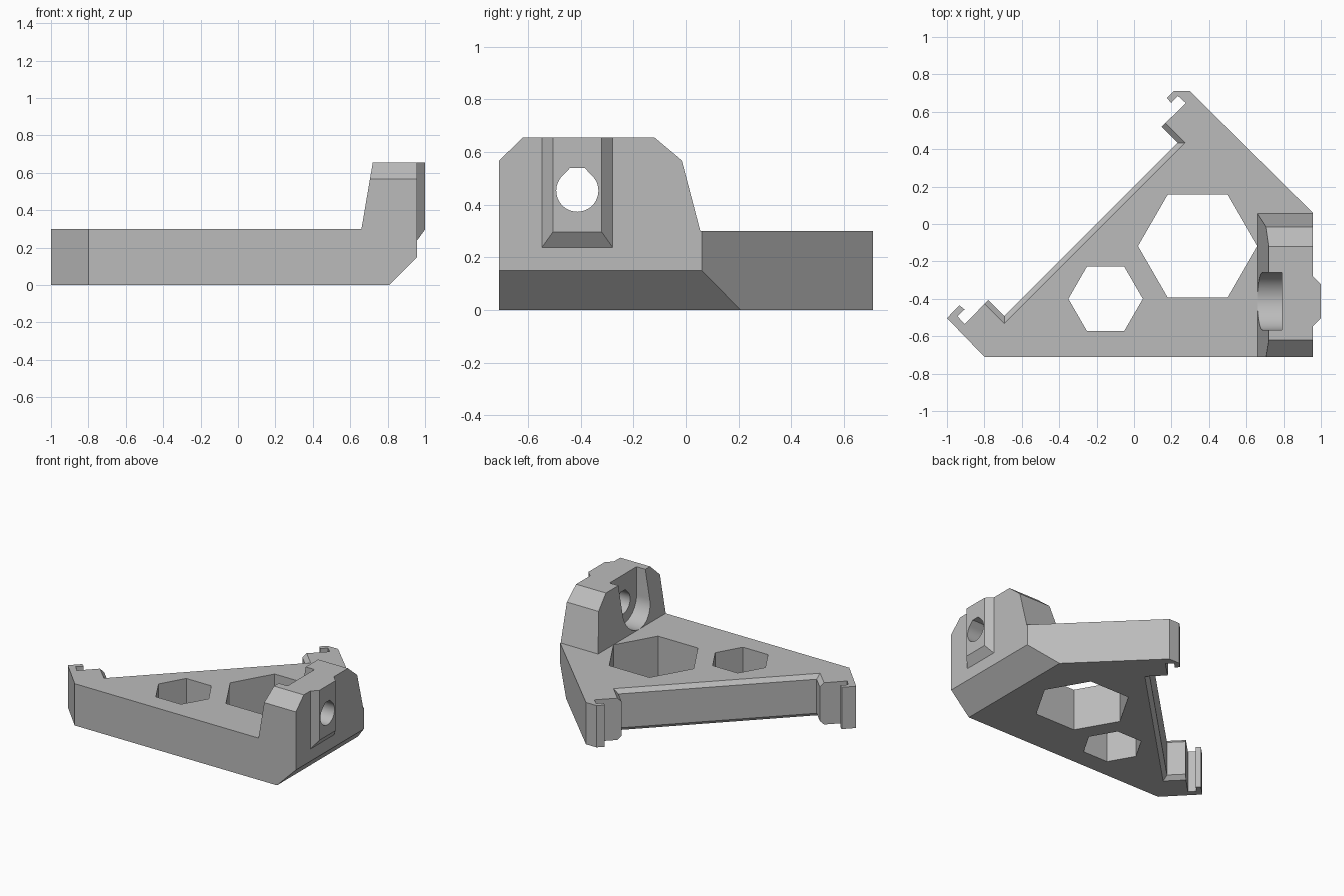
import bpy, bmesh, math
from mathutils import Vector

if "Cube" in bpy.data.objects:
    bpy.data.objects.remove(bpy.data.objects["Cube"], do_unlink=True)

grey = bpy.data.materials.new("plain grey")
grey.use_nodes = True
COLOUR = (0.5, 0.5, 0.5, 1)
grey.diffuse_color = COLOUR
grey.node_tree.nodes["Principled BSDF"].inputs["Base Color"].default_value = COLOUR


def loft(name, rings):
    """Solid through a stack of matching point rings, capped at both ends."""
    bm = bmesh.new()
    loops = [[bm.verts.new(p) for p in ring] for ring in rings]
    n = len(loops[0])
    for a, b in zip(loops, loops[1:]):
        for i in range(n):
            j = (i + 1) % n
            bm.faces.new((a[i], a[j], b[j], b[i]))
    bm.faces.new(loops[0])
    bm.faces.new(loops[-1])
    bmesh.ops.recalc_face_normals(bm, faces=bm.faces)
    mesh = bpy.data.meshes.new(name)
    bm.to_mesh(mesh)
    bm.free()
    mesh.materials.append(grey)
    obj = bpy.data.objects.new(name, mesh)
    bpy.context.collection.objects.link(obj)
    return obj


def prism_z(name, outline, z0, z1):
    return loft(name, [[(x, y, z) for x, y in outline] for z in (z0, z1)])


def prism_x(name, outline, x0, x1):
    return loft(name, [[(x, y, z) for y, z in outline] for x in (x0, x1)])


def arc(cy, cz, r, start, end, steps):
    angles = [math.radians(start + (end - start) * i / steps) for i in range(steps + 1)]
    return [(cy + r * math.cos(a), cz + r * math.sin(a)) for a in angles]


def combine(target, tool, operation):
    mod = target.modifiers.new(operation.lower(), "BOOLEAN")
    mod.operation, mod.object, mod.solver = operation, tool, "EXACT"
    bpy.context.view_layer.objects.active = target
    bpy.ops.object.modifier_apply(modifier=mod.name)
    bpy.data.objects.remove(tool, do_unlink=True)


# Base plate: triangular outline with a hook and a tab at each end of the long side
THICK = 0.30
FRONT, RIGHT, BACK = -0.71, 0.957, 0.06
SUM = -0.259                      # mirror line x + y = SUM
hook = [(-0.933, -0.435), (-0.906, -0.457), (-0.944, -0.493),
        (-0.906, -0.535), (-0.778, -0.406)]
mirrored = [(SUM - y, SUM - x) for x, y in reversed(hook)]
outline = ([(-0.80, FRONT), (-1.0, -0.503)] + hook + mirrored +
           [(0.213, 0.711), (0.297, 0.711), (RIGHT, BACK), (RIGHT, FRONT)])
bracket = prism_z("bracket", outline, 0, THICK)

# Slanted underside along the right edge
bm = bmesh.new()
bm.from_mesh(bracket.data)
cut = bmesh.ops.bisect_plane(bm, geom=bm.verts[:] + bm.edges[:] + bm.faces[:],
                             plane_co=(0.807, 0, 0), plane_no=(1, 0, -1), clear_outer=True)
bmesh.ops.holes_fill(bm, edges=[e for e in bm.edges if e.is_boundary])
bmesh.ops.recalc_face_normals(bm, faces=bm.faces)
bm.to_mesh(bracket.data)
bm.free()

# Upright with a leaning inner face
TOP = 0.655
profile = [(FRONT, 0.2), (0.05, 0.2), (0.055, THICK), (-0.015, 0.567),
           (-0.12, TOP), (-0.62, TOP), (FRONT, 0.567)]
inner = [(0.66 + (z - THICK) * 0.17, y, z) for y, z in profile]
outer = [(RIGHT, y, z) for y, z in profile]
combine(bracket, loft("upright", [inner, outer]), "UNION")

# Tapered key on the outer face of the upright
MID = -0.413


def key_ring(x, half, low):
    return [(x, MID - half, low), (x, MID + half, low), (x, MID + half, TOP), (x, MID - half, TOP)]


key = loft("key", [key_ring(0.91, 0.134, 0.238), key_ring(RIGHT, 0.134, 0.238),
                   key_ring(1.0, 0.092, 0.297)])
combine(bracket, key, "UNION")

# Bolt pocket, open at the top, and a bolt hole with a flat-topped roof
AXIS = 0.453
pocket = arc(MID, AXIS, 0.153, 180, 360, 32) + [(MID + 0.153, 0.8), (MID - 0.153, 0.8)]
combine(bracket, prism_x("pocket_cutter", pocket, 0.5, 0.79), "DIFFERENCE")
hole = arc(MID, AXIS, 0.08, 135, 405, 36) + [(MID + 0.027, 0.54), (MID - 0.027, 0.54)]
combine(bracket, prism_x("hole_cutter", hole, 0.6, 1.1), "DIFFERENCE")

# Hexagonal windows
for x, y, r in ((0.34, -0.118, 0.319), (-0.152, -0.40, 0.199)):
    hexagon = arc(x, y, r, 0, 300, 5)
    combine(bracket, prism_z("window_cutter", hexagon, -0.1, THICK + 0.1), "DIFFERENCE")

# Long recess between the tabs, flared at its top and bottom edges
along = Vector((1, 1, 0)).normalized()
across = Vector((-1, 1, 0)).normalized()
FLARE = 0.028


def recess_ring(z, grow):
    half, wall, middle = 0.655 + grow, 0.142 - grow, SUM / math.sqrt(2)
    return [along * (middle + u) + across * v + Vector((0, 0, z))
            for u, v in ((-half, wall), (half, wall), (half, 0.6), (-half, 0.6))]


recess = loft("recess_cutter", [recess_ring(-FLARE, 2 * FLARE), recess_ring(FLARE, 0),
                                recess_ring(THICK - FLARE, 0),
                                recess_ring(THICK + FLARE, 2 * FLARE)])
combine(bracket, recess, "DIFFERENCE")

# Smooth the round surfaces only
bpy.ops.object.select_all(action="DESELECT")
bracket.select_set(True)
bpy.context.view_layer.objects.active = bracket
bpy.ops.object.shade_smooth_by_angle(angle=math.radians(20))
